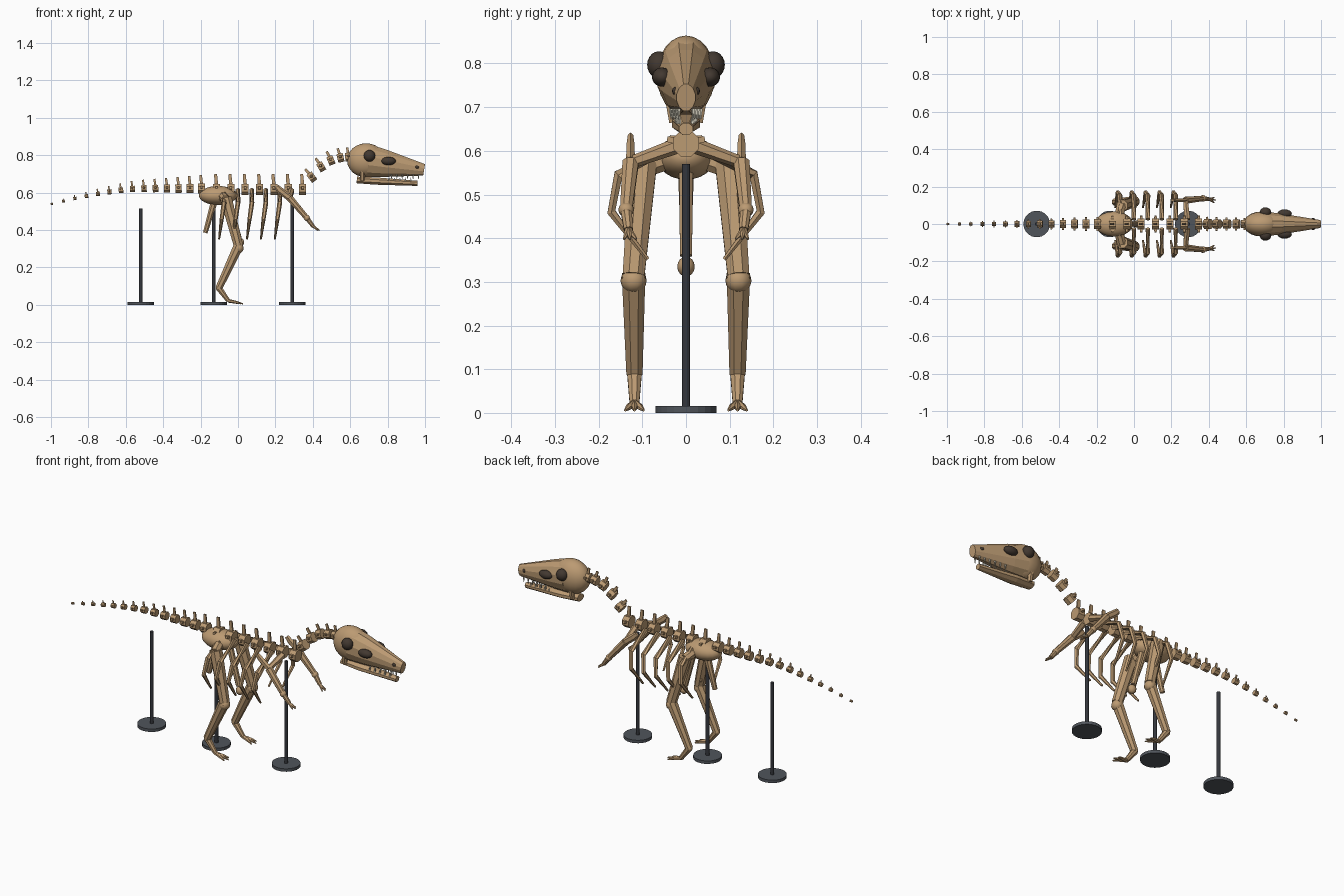
import bpy, bmesh, math
from mathutils import Vector

cube = bpy.data.objects.get("Cube")
if cube:
    bpy.data.objects.remove(cube, do_unlink=True)


def material(name, rgb):
    m = bpy.data.materials.new(name)
    m.use_nodes = True
    m.diffuse_color = (*rgb, 1)
    m.node_tree.nodes["Principled BSDF"].inputs["Base Color"].default_value = (*rgb, 1)
    return m


BONE = material("bone tan", (0.50, 0.325, 0.17))
SOCKET = material("socket brown", (0.055, 0.04, 0.03))
TOOTH = material("tooth ivory", (0.8, 0.76, 0.62))
POLE = material("pole black metal", (0.035, 0.038, 0.046))
BASE = material("base grey metal", (0.08, 0.09, 0.105))


def finish(name, bm, mat, smooth=False):
    bmesh.ops.recalc_face_normals(bm, faces=bm.faces)
    mesh = bpy.data.meshes.new(name)
    bm.to_mesh(mesh)
    bm.free()
    mesh.materials.append(mat)
    obj = bpy.data.objects.new(name, mesh)
    bpy.context.collection.objects.link(obj)
    for p in mesh.polygons:
        p.use_smooth = smooth
    return obj


def loft(name, points, radii, sides=8, mat=BONE, bm=None):
    """Capped tube through points; each radius is a number or a (side, up) pair."""
    own = bm is None
    bm = bm or bmesh.new()
    pts = [Vector(p) for p in points]
    rings = []
    for i, p in enumerate(pts):
        t = (pts[min(i + 1, len(pts) - 1)] - pts[max(i - 1, 0)]).normalized()
        ref = Vector((1, 0, 0)) if abs(t.y) > 0.85 else Vector((0, 1, 0))
        side = (ref - t * ref.dot(t)).normalized()
        up = t.cross(side)
        r = radii[i]
        a, b = r if isinstance(r, tuple) else (r, r)
        ring = []
        for k in range(sides):
            w = 2 * math.pi * (k + 0.5) / sides
            ring.append(bm.verts.new(p + side * a * math.cos(w) + up * b * math.sin(w)))
        rings.append(ring)
    for r0, r1 in zip(rings, rings[1:]):
        for k in range(sides):
            n = (k + 1) % sides
            bm.faces.new((r0[k], r0[n], r1[n], r1[k]))
    bm.faces.new(rings[0][::-1])
    bm.faces.new(rings[-1])
    return finish(name, bm, mat) if own else None


def ball(name, centre, scale, mat=BONE, seg=16, rings=10, smooth=True):
    bm = bmesh.new()
    bmesh.ops.create_uvsphere(bm, u_segments=seg, v_segments=rings, radius=1)
    bmesh.ops.scale(bm, vec=scale, verts=bm.verts)
    bmesh.ops.translate(bm, vec=centre, verts=bm.verts)
    return finish(name, bm, mat, smooth)


def vertebra(name, centre, tangent, r, length, spine):
    """Centrum with an upright spine and a pair of side processes."""
    bm = bmesh.new()
    c, t = Vector(centre), Vector(tangent).normalized()
    up = Vector((-t.z, 0, t.x))
    loft("", [c - t * length / 2, c + t * length / 2], [r, r], 8, bm=bm)
    loft("", [c + up * r * 0.7, c + up * (r + spine) - t * spine * 0.1],
         [(r * 0.2, r * 0.42), (r * 0.17, r * 0.35)], 4, bm=bm)
    for s in (-1, 1):
        y = Vector((0, s, 0))
        loft("", [c + y * r * 0.7 + up * r * 0.2, c + y * r * 1.35 + up * r * 0.3],
             [r * 0.34, r * 0.28], 4, bm=bm)
    finish(name, bm, BONE)


# Tail, shrinking towards the tip
TAIL = 14
for i in range(TAIL):
    f = i / (TAIL - 1)
    x = -0.195 - 0.8 * f
    z = 0.622 - 0.082 * max(0, (f - 0.42) / 0.58) ** 1.4
    vertebra(f"tail_vertebra_{i + 1}", (x, 0, z), (1, 0, 0.16 * f),
             0.028 - 0.022 * f, 0.038 - 0.025 * f, 0.042 * (1 - f) + 0.002)

# Back
for i in range(7):
    vertebra(f"back_vertebra_{i + 1}", (-0.115 + 0.0767 * i, 0, 0.617), (1, 0, 0),
             0.032, 0.038, 0.05)

# Neck, rising to the skull
neck = [(0.395, 0.683), (0.445, 0.738), (0.497, 0.772), (0.548, 0.786), (0.59, 0.79)]
for i, (x, z) in enumerate(neck):
    vertebra(f"neck_vertebra_{i + 1}", (x, 0, z), (1, 0, 0.75 - 0.17 * i),
             0.028 - 0.001 * i, 0.034, 0.028)

# Skull and jaw
ball("cranium", (0.685, 0, 0.773), (0.102, 0.067, 0.091), seg=20, rings=12)
loft("snout", [(0.70, 0, 0.77), (0.78, 0, 0.757), (0.995, 0, 0.722)],
     [(0.068, 0.089), (0.058, 0.077), (0.022, 0.032)], 12)
loft("lower_jaw", [(0.635, 0, 0.668), (0.74, 0, 0.662), (0.96, 0, 0.65)],
     [(0.03, 0.019), (0.035, 0.021), (0.017, 0.015)], 8)
for s, side in ((-1, "right"), (1, "left")):
    ball(f"{side}_eye_socket", (0.703, s * 0.062, 0.797), (0.031, 0.027, 0.031), SOCKET)
    ball(f"{side}_cheek_opening", (0.805, s * 0.055, 0.769), (0.039, 0.023, 0.022), SOCKET)
    ball(f"{side}_nostril", (0.957, s * 0.025, 0.737), (0.011, 0.007, 0.009), SOCKET, 10, 6)
    loft(f"{side}_jaw_hinge", [(0.665, s * 0.035, 0.72), (0.665, s * 0.028, 0.665)],
         [0.015, 0.012], 6)
    for i in range(6):
        x = 0.82 + 0.029 * i
        y = s * (0.034 - 0.0035 * i)
        loft(f"{side}_upper_tooth_{i + 1}", [(x, y, 0.697), (x, y, 0.672)],
             [0.005, 0.001], 5, TOOTH)
        if i < 5:
            loft(f"{side}_lower_tooth_{i + 1}",
                 [(x - 0.012, y * 0.7, 0.662), (x - 0.012, y * 0.7, 0.68)],
                 [0.004, 0.001], 5, TOOTH)

# Pelvis
ball("pelvis", (-0.107, 0, 0.585), (0.102, 0.067, 0.051), seg=20, rings=12)
loft("pubis", [(-0.05, 0, 0.565), (0.005, 0, 0.36)], [0.017, 0.015])
ball("pubis_boot", (0.012, 0, 0.335), (0.022, 0.02, 0.023), seg=10, rings=8)
loft("ischium", [(-0.125, 0, 0.56), (-0.175, 0, 0.385)], [0.02, 0.013])

for s, side in ((-1, "right"), (1, "left")):
    # Ribs
    for i in range(5):
        x = -0.075 + 0.0745 * i
        loft(f"{side}_rib_{i + 1}",
             [(x, s * 0.025, 0.613), (x, s * 0.155, 0.545), (x - 0.012, s * 0.171, 0.46),
              (x - 0.026, s * 0.088, 0.352)], [0.014, 0.013, 0.011, 0.005], 6)

    # Hind leg
    hip, knee = (-0.065, s * 0.098, 0.572), (0.003, s * 0.12, 0.315)
    ankle, foot = (-0.102, s * 0.118, 0.09), (-0.052, s * 0.118, 0.022)
    loft(f"{side}_hip_joint", [(-0.08, s * 0.045, 0.58), (-0.066, s * 0.105, 0.56)],
         [0.026, 0.026])
    loft(f"{side}_femur", [hip, knee], [0.034, 0.027])
    ball(f"{side}_knee", (0.003, s * 0.12, 0.303), (0.028, 0.03, 0.028), seg=10, rings=8)
    loft(f"{side}_shin", [knee, ankle], [0.029, 0.02])
    ball(f"{side}_ankle", ankle, (0.017, 0.018, 0.017), seg=10, rings=6)
    loft(f"{side}_metatarsal", [ankle, foot], [0.018, 0.012])
    for j in (-1, 0, 1):
        loft(f"{side}_toe_{j + 2}",
             [foot, (-0.01, s * 0.118 + j * 0.012, 0.014),
              (0.026 - 0.012 * abs(j), s * 0.118 + j * 0.021, 0.006)],
             [0.01, 0.008, 0.003], 6)

    # Shoulder and arm
    shoulder, elbow = (0.275, s * 0.127, 0.573), (0.368, s * 0.137, 0.465)
    wrist = (0.402, s * 0.132, 0.42)
    loft(f"{side}_shoulder_blade", [(0.205, s * 0.127, 0.632), (0.225, s * 0.127, 0.612), shoulder],
         [(0.007, 0.014), (0.01, 0.018), (0.012, 0.018)], 6)
    loft(f"{side}_collar_bone", [(0.285, s * 0.025, 0.61), shoulder], [0.018, 0.014], 6)
    loft(f"{side}_upper_arm", [shoulder, elbow], [0.02, 0.015])
    ball(f"{side}_elbow", elbow, (0.017, 0.018, 0.017), seg=10, rings=6)
    loft(f"{side}_forearm", [elbow, wrist], [0.014, 0.011])
    for j in (-1, 0, 1):
        loft(f"{side}_finger_{j + 2}",
             [wrist, (0.436 - 0.008 * abs(j), s * 0.128 + j * 0.014, 0.398)],
             [0.008, 0.003], 6)

# Display stands
for name, x, top in (("rear", -0.52, 0.515), ("middle", -0.13, 0.56), ("front", 0.29, 0.57)):
    loft(f"{name}_stand_base", [(x, 0, 0), (x, 0, 0.016)], [0.071, 0.071], 24, BASE)
    loft(f"{name}_stand_pole", [(x, 0, 0.01), (x, 0, top)], [0.0095, 0.0095], 12, POLE)
